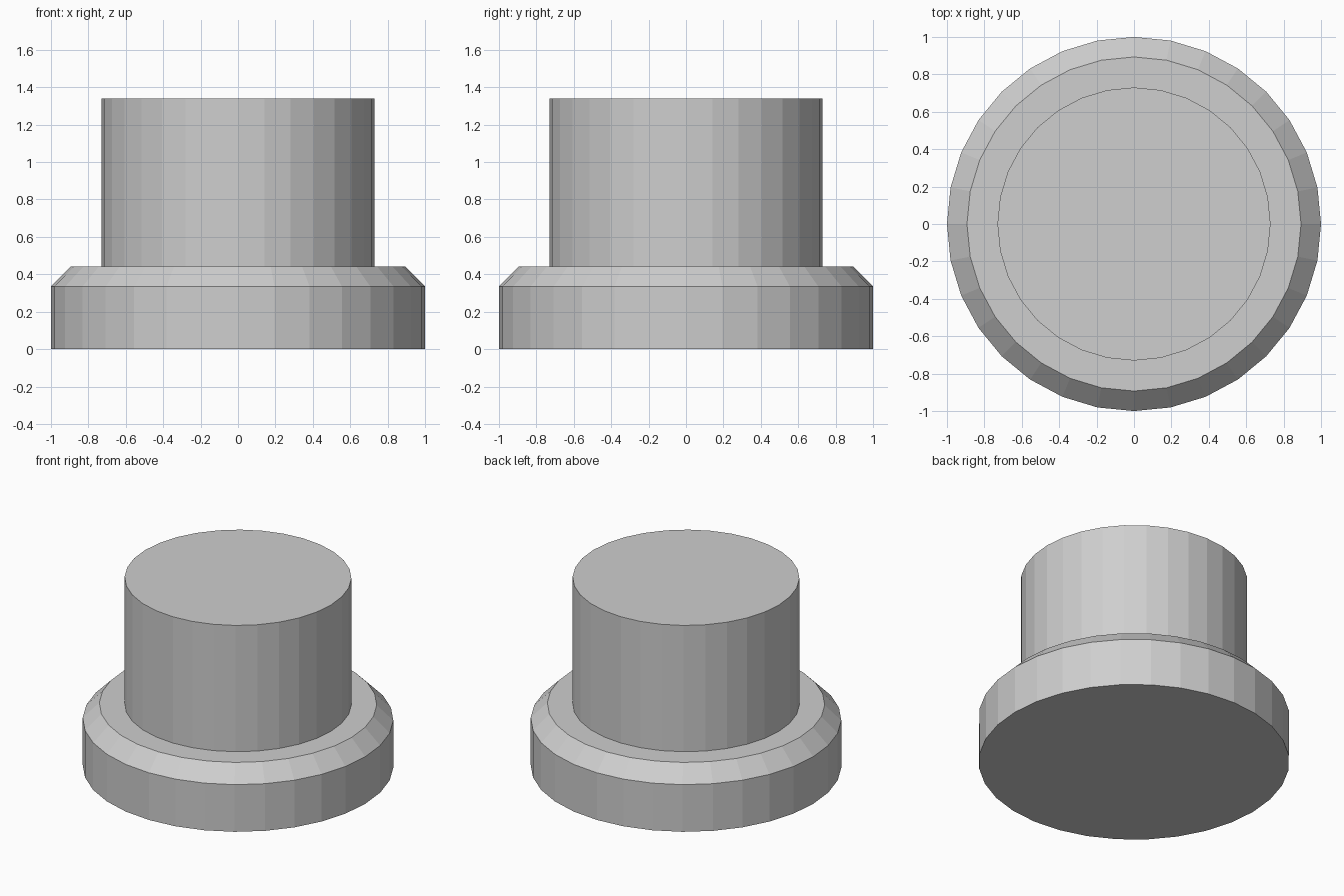
import bpy
import bmesh
from math import cos, sin, tau

cube = bpy.data.objects.get("Cube")
if cube:
    bpy.data.objects.remove(cube, do_unlink=True)

SIDES = 32

# One plain grey material
grey = bpy.data.materials.new("light_grey")
grey.use_nodes = True
colour = (0.62, 0.62, 0.62, 1.0)
grey.diffuse_color = colour
grey.node_tree.nodes["Principled BSDF"].inputs["Base Color"].default_value = colour


def lathe(name, profile, material):
    """Turn a (radius, height) profile about z, closed by flat end caps."""
    bm = bmesh.new()
    rings = [[bm.verts.new((r * cos(tau * i / SIDES), r * sin(tau * i / SIDES), z))
              for i in range(SIDES)] for r, z in profile]
    for low, high in zip(rings, rings[1:]):
        for i in range(SIDES):
            j = (i + 1) % SIDES
            bm.faces.new((low[i], low[j], high[j], high[i]))
    bm.faces.new(rings[0][::-1])
    bm.faces.new(rings[-1])
    mesh = bpy.data.meshes.new(name)
    bm.to_mesh(mesh)
    bm.free()
    mesh.materials.append(material)
    obj = bpy.data.objects.new(name, mesh)
    bpy.context.collection.objects.link(obj)
    return obj


# Wide base disc, chamfered rim, flat shoulder and upright stem, flat shaded
lathe("flanged_stem", [
    (1.0, 0.0),      # underside edge
    (1.0, 0.335),    # start of chamfer
    (0.893, 0.443),  # shoulder edge
    (0.73, 0.443),   # foot of stem
    (0.73, 1.34),    # top of stem
], grey)
